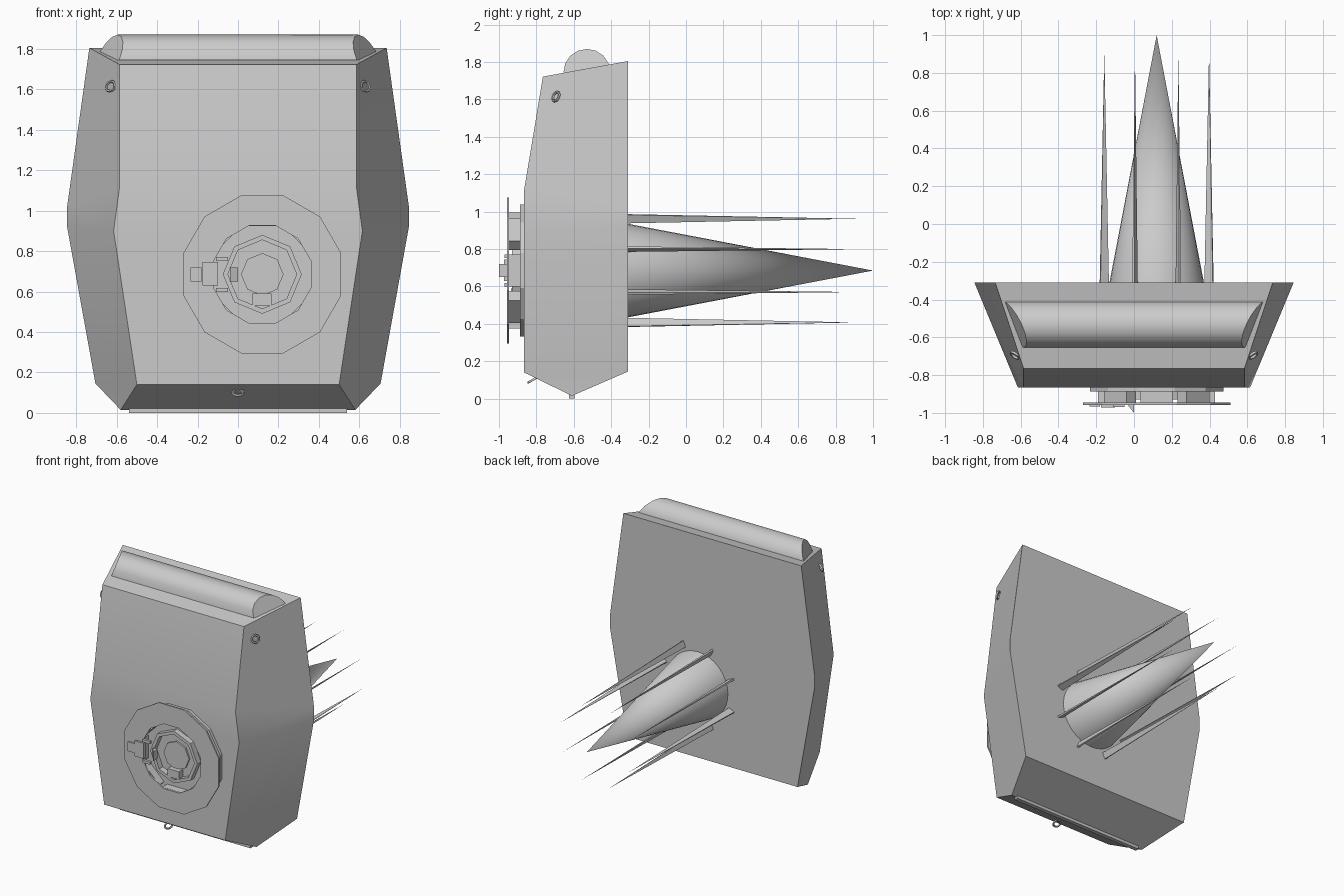
import bpy, bmesh
from math import sin, cos, pi, radians
from mathutils import Vector

if "Cube" in bpy.data.objects:
    bpy.data.objects.remove(bpy.data.objects["Cube"])

CX, CZ = 0.12, 0.685   # axis of the round fitting and the spikes


def mesh_obj(name, verts, faces, smooth=None):
    bm = bmesh.new()
    vs = [bm.verts.new(v) for v in verts]
    for f in faces:
        bm.faces.new([vs[i] for i in f])
    bmesh.ops.recalc_face_normals(bm, faces=bm.faces)
    me = bpy.data.meshes.new(name)
    bm.to_mesh(me)
    bm.free()
    ob = bpy.data.objects.new(name, me)
    bpy.context.collection.objects.link(ob)
    if smooth:
        bpy.ops.object.select_all(action='DESELECT')
        bpy.context.view_layer.objects.active = ob
        ob.select_set(True)
        bpy.ops.object.shade_smooth_by_angle(angle=radians(smooth))
    return ob


def box(name, x0, x1, y0, y1, z0, z1):
    v = [(x, y, z) for x in (x0, x1) for y in (y0, y1) for z in (z0, z1)]
    return mesh_obj(name, v, [(0, 1, 3, 2), (4, 5, 7, 6), (0, 1, 5, 4),
                              (2, 3, 7, 6), (0, 2, 6, 4), (1, 3, 7, 5)])


def polar(r, a, y):
    return (CX + r * cos(a), y, CZ + r * sin(a))


def ring(name, ro, ri, y0, y1, n, phase=0.0):
    loops = [(ro, y0), (ro, y1), (ri, y1), (ri, y0)]
    v = [polar(r, phase + 2 * pi * i / n, y) for r, y in loops for i in range(n)]
    f = [(k * n + i, k * n + (i + 1) % n, (k + 1) % 4 * n + (i + 1) % n,
          (k + 1) % 4 * n + i) for k in range(4) for i in range(n)]
    return mesh_obj(name, v, f)


def disc(name, r, y0, y1, n, phase=0.0):
    v = [polar(r, phase + 2 * pi * i / n, y) for y in (y0, y1) for i in range(n)]
    f = [(i, (i + 1) % n, n + (i + 1) % n, n + i) for i in range(n)]
    return mesh_obj(name, v, f + [tuple(range(n)), tuple(range(n, 2 * n))])


# main body: half outlines of the back, the front and the bottom ridge, mirrored
half = [(.735, -.31, 1.805), (.845, -.31, 1.02), (.845, -.31, .92), (.705, -.31, .145),
        (.585, -.765, 1.722), (.585, -.865, 1.12), (.615, -.865, .9), (.50, -.865, .14),
        (.58, -.61, .015)]
N = len(half)
verts = half + [(-x, y, z) for x, y, z in half]
faces = [(0, 4, 4 + N, N), (7, 8, 8 + N, 7 + N), (8, 3, 3 + N, 8 + N)]
for i in range(3):
    faces += [(i, i + 1, i + 1 + N, i + N), (4 + i, 5 + i, 5 + i + N, 4 + i + N)]
    faces += [tuple(j + m for j in (i, i + 1, i + 5, i + 4)) for m in (0, N)]
faces += [(3, 8, 7), (3 + N, 8 + N, 7 + N)]
mesh_obj("body", verts, faces, 20)
box("bottom_strip", -.54, .54, -.625, -.595, 0, .03)

# top roll: half cylinder with sloped ends
arc = [(-.53 + .125 * cos(pi * i / 8), 1.745 + .125 * sin(pi * i / 8)) for i in range(9)]
end = [.635 + .46 * (y + .53) - .4 * (z - 1.77) for y, z in arc]
n = len(arc)
v = [(s * x, y, z) for s in (1, -1) for x, (y, z) in zip(end, arc)]
f = [(i, (i + 1) % n, n + (i + 1) % n, n + i) for i in range(n)]
mesh_obj("top_roll", v, f + [tuple(range(n)), tuple(range(n, 2 * n))], 35)

# rear cone
n = 32
v = [polar(.25, 2 * pi * i / n, -.31) for i in range(n)] + [(CX, 1, CZ)]
mesh_obj("rear_cone", v, [(i, (i + 1) % n, n) for i in range(n)] + [tuple(range(n))], 40)

# eight thin blades around the cone
for k in range(8):
    a = pi / 8 + k * pi / 4
    t = Vector((-sin(a), 0, cos(a))) * .006
    p, q = Vector(polar(.276, a, -.31)), Vector(polar(.324, a, -.31))
    v = [p - t, p + t, q + t, q - t, Vector(polar(.3, a, .91))]
    mesh_obj(f"blade_{k + 1}", v, [(0, 1, 2, 3)] + [(i, (i + 1) % 4, 4) for i in range(4)])

# round front fitting: base plate, spacers, outer washer, recessed hub
disc("fitting_base", .365, -.887, -.86, 12, pi / 12)
ring("fitting_washer", .404, .25, -.957, -.946, 12, pi / 12)
for k in range(8):
    a = k * pi / 4
    d, t = Vector((cos(a), 0, sin(a))), Vector((-sin(a), 0, cos(a)))
    c = Vector((CX, 0, CZ))
    v = [c + d * r + t * w + Vector((0, y, 0))
         for r in (.24, .31) for w in (-.085, .085) for y in (-.946, -.885)]
    mesh_obj(f"spacer_{k + 1}", v, [(0, 1, 3, 2), (4, 5, 7, 6), (0, 1, 5, 4),
                                    (2, 3, 7, 6), (0, 2, 6, 4), (1, 3, 7, 5)])
ring("hub_rim", .195, .17, -.93, -.88, 8)
disc("hub_center", .105, -.9, -.88, 8)
box("hub_block", .072, .166, -.935, -.88, .53, .59)

# latch on the left of the fitting
box("latch_body", -.175, -.10, -.972, -.95, .63, .745)
box("latch_plate", -.235, -.18, -.966, -.95, .65, .72)
mesh_obj("latch_tab", [(-.04, -.95, .65), (-.04, -.95, .72), (0, -.95, .65), (0, -.95, .72),
                       (0, -1, .65), (0, -1, .72)],
         [(0, 1, 3, 2), (0, 1, 5, 4), (2, 3, 5, 4), (0, 2, 4), (1, 3, 5)])
for s in (1, -1):
    zc = CZ + s * .077
    box("latch_pin", -.11, -.05, -.97, -.95, zc - .01, zc + .01)


# small eyelets on both sides and at the bottom
def eyelet(name, loc, rot):
    bpy.ops.mesh.primitive_torus_add(location=loc, rotation=rot, major_radius=.026,
                                     minor_radius=.007, major_segments=12, minor_segments=6)
    bpy.context.object.name = name
    bpy.ops.object.shade_smooth_by_angle(angle=radians(60))


for s in (1, -1):
    eyelet("side_eyelet", (s * .63, -.695, 1.615), (radians(70), 0, radians(s * 35)))
eyelet("bottom_eyelet", (0, -.82, .1), (radians(30), 0, 0))
